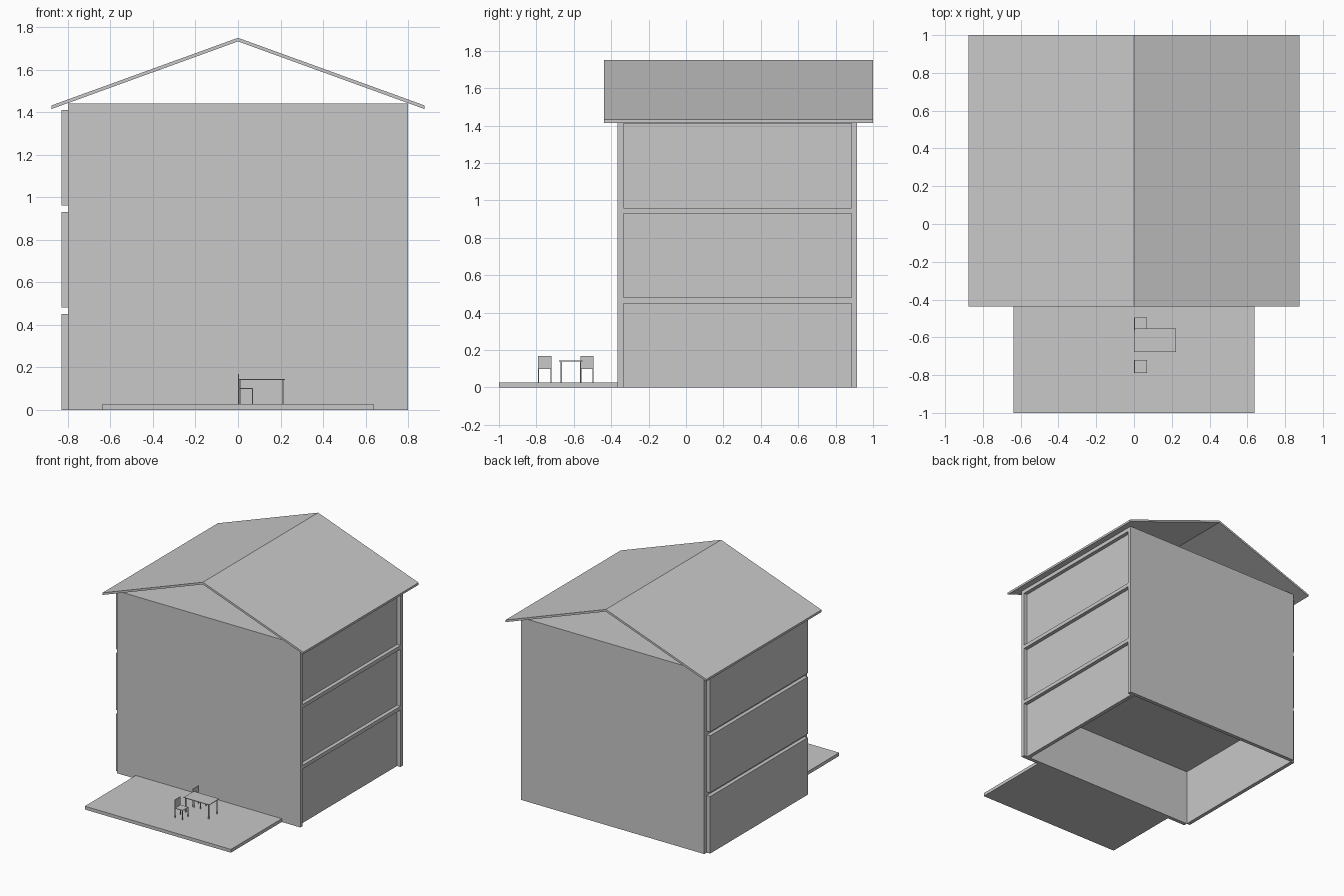
import bpy
import bmesh

if "Cube" in bpy.data.objects:
    bpy.data.objects.remove(bpy.data.objects["Cube"], do_unlink=True)

GREY = (0.58, 0.58, 0.58, 1)
mat = bpy.data.materials.new("light grey")
mat.use_nodes = True
mat.diffuse_color = GREY
mat.node_tree.nodes["Principled BSDF"].inputs["Base Color"].default_value = GREY


def finish(name, bm):
    bmesh.ops.recalc_face_normals(bm, faces=bm.faces)
    mesh = bpy.data.meshes.new(name)
    bm.to_mesh(mesh)
    bm.free()
    mesh.materials.append(mat)
    obj = bpy.data.objects.new(name, mesh)
    bpy.context.collection.objects.link(obj)
    return obj


def add_box(bm, x, y, z):
    """Box from (min, max) ranges."""
    verts = bmesh.ops.create_cube(bm, size=1)["verts"]
    for v in verts:
        for i, (lo, hi) in enumerate((x, y, z)):
            v.co[i] = lo if v.co[i] < 0 else hi


def box(name, x, y, z):
    bm = bmesh.new()
    add_box(bm, x, y, z)
    return finish(name, bm)


def furniture(name, x, y, z, top, leg, inset, back=None):
    """Flat top on four corner legs, with an optional upright back at low x."""
    bm = bmesh.new()
    add_box(bm, x, y, (z - top, z))
    for lx in (x[0] + inset, x[1] - inset - leg):
        for ly in (y[0] + inset, y[1] - inset - leg):
            add_box(bm, (lx, lx + leg), (ly, ly + leg), (PATIO, z - top))
    if back:
        add_box(bm, (x[0], x[0] + top), y, (z, back))
    return finish(name, bm)


T = 0.03                      # wall and slab thickness
HALF = 0.80
FRONT, BACK = -0.365, 0.915
STOREY, HEIGHT = 0.48, 1.44
PATIO = 0.026

# End walls
box("front_wall", (-HALF, HALF), (FRONT, FRONT + T), (0, HEIGHT))
box("back_wall", (-HALF, HALF), (BACK - T, BACK), (0, HEIGHT))

# Storeys: a ceiling slab and two side walls each, ground left open
inner = (FRONT + T, BACK - T)
for n in range(3):
    base = n * STOREY
    top = base + STOREY
    box(f"ceiling_slab_{n + 1}", (-HALF, HALF), inner, (top - T, top))
    box(f"right_wall_{n + 1}", (-HALF - T, -HALF), inner, (base, top - T))
    box(f"left_wall_{n + 1}", (HALF - 2 * T, HALF - T), inner, (base, top - T))

# Gabled roof shell with open ends
profile = [(-0.877, 1.415), (0, 1.733), (0.877, 1.415),
           (0.877, 1.432), (0, 1.75), (-0.877, 1.432)]
bm = bmesh.new()
face = bm.faces.new([bm.verts.new((x, -0.438, z)) for x, z in profile])
ext = bmesh.ops.extrude_face_region(bm, geom=[face])["geom"]
for v in ext:
    if isinstance(v, bmesh.types.BMVert):
        v.co.y = 1.0
finish("roof", bm)

# Patio with table and two chairs
box("patio", (-0.638, 0.638), (-1, FRONT), (0, PATIO))
furniture("table", (0, 0.222), (-0.678, -0.553), 0.144, 0.005, 0.006, 0.008)
for name, y in (("front_chair", -0.79), ("rear_chair", -0.565)):
    furniture(name, (0, 0.07), (y, y + 0.07), 0.102, 0.004, 0.005, 0, back=0.168)
